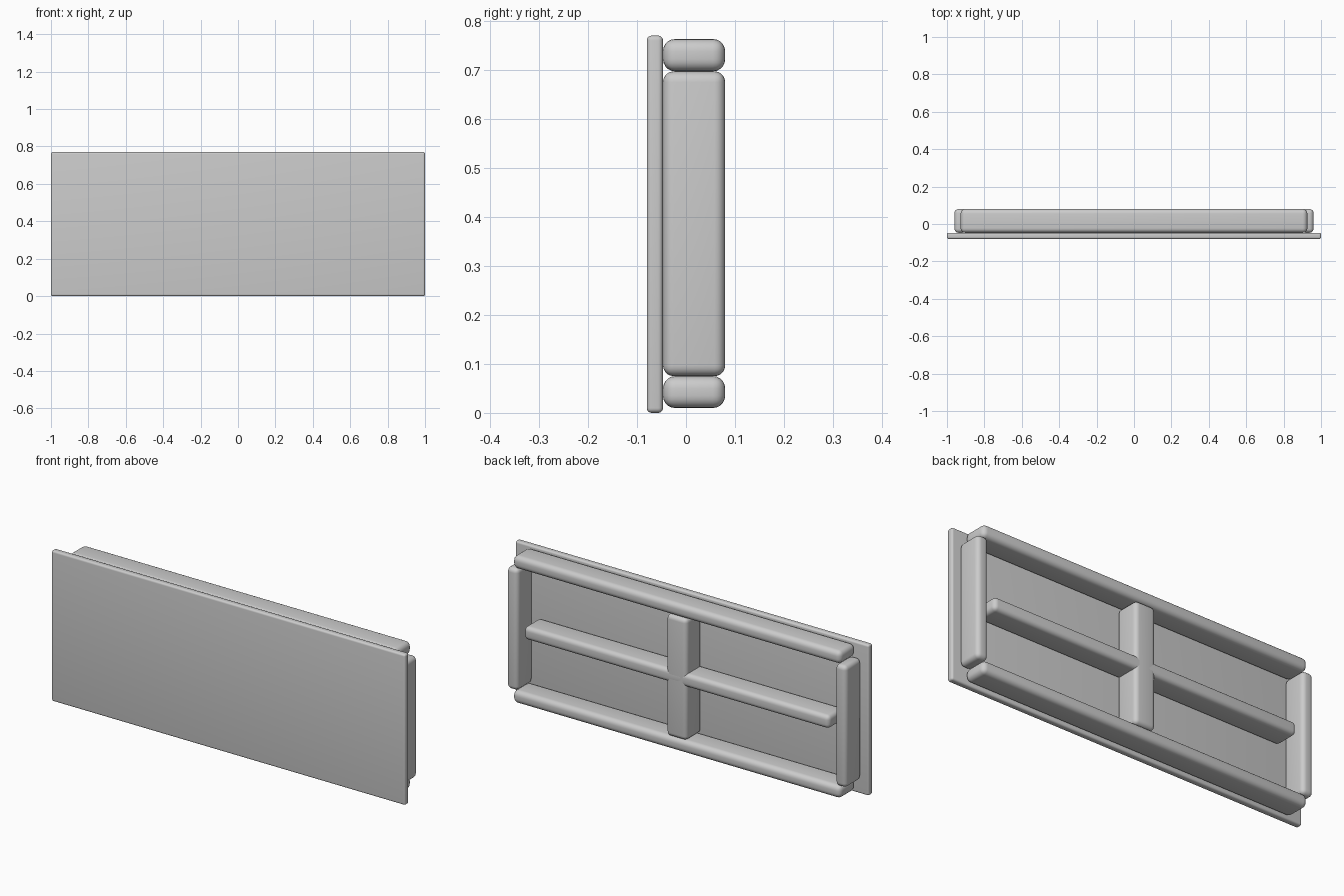
import bpy

if "Cube" in bpy.data.objects:
    bpy.data.objects.remove(bpy.data.objects["Cube"], do_unlink=True)

grey = bpy.data.materials.new("plain grey")
grey.use_nodes = True
colour = (0.6, 0.6, 0.6, 1)
grey.diffuse_color = colour
grey.node_tree.nodes["Principled BSDF"].inputs["Base Color"].default_value = colour


def rounded_box(name, x, y, z, radius):
    """Box between the (min, max) pairs x, y, z with smoothly rounded edges."""
    bpy.ops.mesh.primitive_cube_add(size=1, location=[sum(r) / 2 for r in (x, y, z)])
    ob = bpy.context.object
    ob.name = name
    ob.scale = [r[1] - r[0] for r in (x, y, z)]
    bpy.ops.object.transform_apply(location=False, rotation=False, scale=True)
    bevel = ob.modifiers.new("rounded edges", "BEVEL")
    bevel.width = radius
    bevel.segments = 5
    bpy.ops.object.modifier_apply(modifier=bevel.name)
    bpy.ops.object.shade_smooth_by_angle()
    ob.data.materials.append(grey)
    return ob


DEPTH = (-0.047, 0.08)   # frame members, behind the panel
INNER = (0.075, 0.697)   # height between the long rails

# Flat front panel
rounded_box("front_panel", (-1, 1), (-0.08, -0.047), (0, 0.77), 0.01)

# Long outer rails
for name, z in (("bottom_rail", (0.01, 0.075)), ("top_rail", (0.697, 0.763))):
    rounded_box(name, (-0.927, 0.927), DEPTH, z, 0.025)

# End posts
rounded_box("left_post", (0.897, 0.96), DEPTH, INNER, 0.022)
rounded_box("right_post", (-0.96, -0.897), DEPTH, INNER, 0.022)

# Cross brace
rounded_box("middle_post", (-0.058, 0.058), DEPTH, INNER, 0.022)
rounded_box("middle_rail", (-0.863, 0.863), DEPTH, (0.35, 0.418), 0.022)
